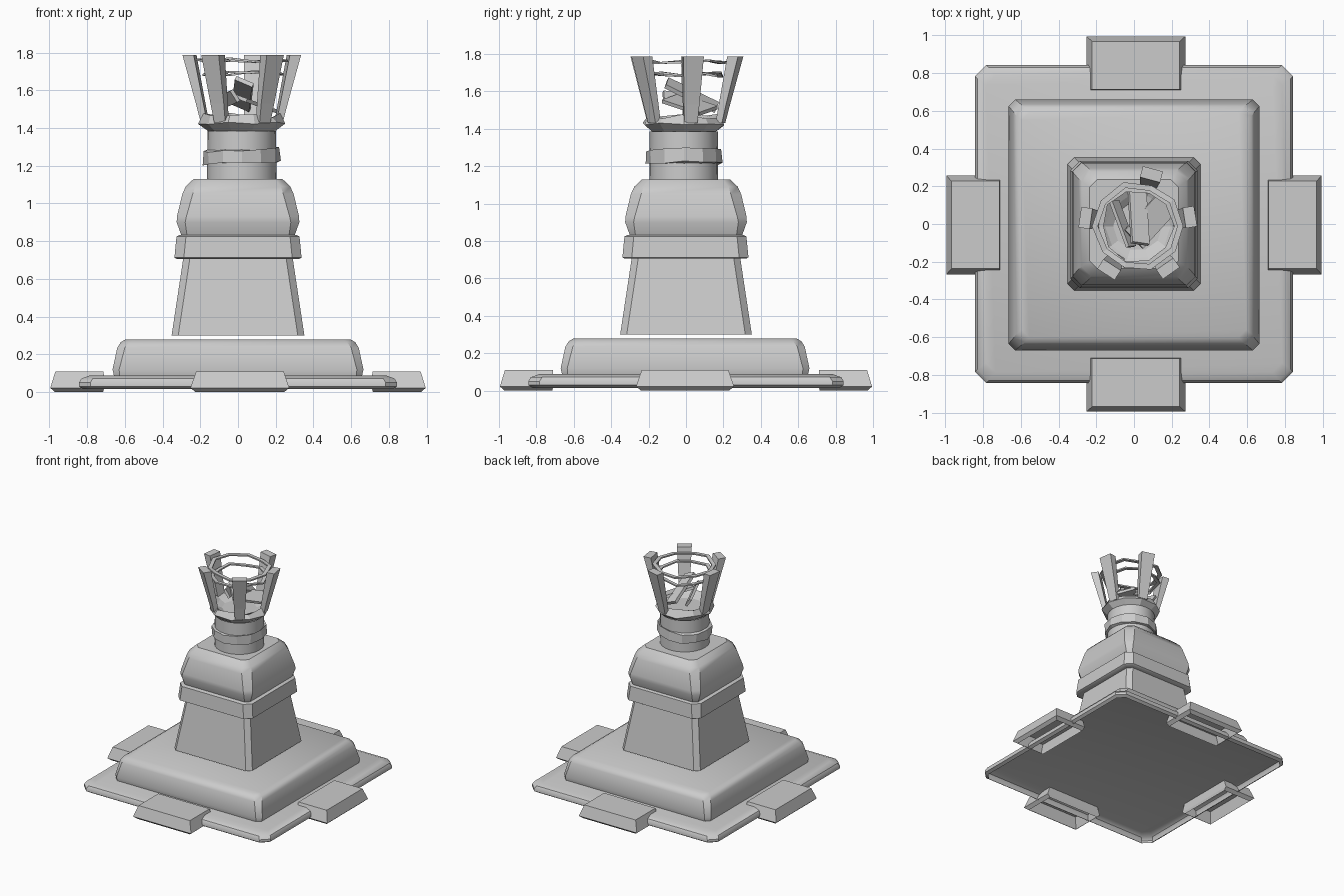
import bpy, bmesh, random
from math import pi, cos, sin, radians
from mathutils import Vector, Matrix

if "Cube" in bpy.data.objects:
    bpy.data.objects.remove(bpy.data.objects["Cube"])

random.seed(4)
CX, CY = 0.02, -0.012   # axis of the torch on top


def make(name, bm, smooth=None):
    bmesh.ops.recalc_face_normals(bm, faces=bm.faces)
    me = bpy.data.meshes.new(name)
    bm.to_mesh(me)
    bm.free()
    ob = bpy.data.objects.new(name, me)
    bpy.context.collection.objects.link(ob)
    if smooth:
        bpy.context.view_layer.objects.active = ob
        ob.select_set(True)
        bpy.ops.object.shade_smooth_by_angle(angle=radians(smooth))
        ob.select_set(False)
    return ob


def loft(name, rings, bottom=True, top=True, closed=False, smooth=None):
    """Skin a stack of equal-length point rings."""
    bm = bmesh.new()
    vs = [[bm.verts.new(p) for p in r] for r in rings]
    n = len(vs[0])
    pairs = list(zip(vs, vs[1:])) + ([(vs[-1], vs[0])] if closed else [])
    for a, b in pairs:
        for i in range(n):
            j = (i + 1) % n
            bm.faces.new((a[i], a[j], b[j], b[i]))
    if bottom and not closed:
        bm.faces.new(vs[0][::-1])
    if top and not closed:
        bm.faces.new(vs[-1])
    return make(name, bm, smooth)


def square(h, z, c, cx=0.0, cy=0.0):
    """Square ring of half width h with corners cut by c."""
    pts = []
    for k in range(4):
        r = Matrix.Rotation(k * pi / 2, 3, 'Z')
        for x, y in ((h, h - c), (h - c, h)):
            pts.append(r @ Vector((x, y, 0)) + Vector((cx, cy, z)))
    return pts


def tier(name, profile, cx=0.0, cy=0.0, smooth=35, **kw):
    return loft(name, [square(h, z, c, cx, cy) for h, z, c in profile], smooth=smooth, **kw)


def circle(r, z, n, jr=0.0, jz=0.0, tilt=0.0):
    return [Vector((CX + (r + random.uniform(-jr, jr)) * cos(2 * pi * i / n),
                    CY + (r + random.uniform(-jr, jr)) * sin(2 * pi * i / n),
                    z + random.uniform(-jz, jz) + tilt * cos(2 * pi * i / n)))
            for i in range(n)]


# Stepped square pedestal; hidden joints are left open
tier("base_plate", [(.82, .015, .05), (.843, .03, .06), (.843, .05, .06),
                    (.83, .072, .06), (.785, .088, .05)], bottom=False)
tier("plinth", [(.658, .088, .03), (.665, .12, .035), (.64, .235, .04),
                (.622, .264, .045), (.595, .28, .04)], cy=-.005, bottom=False)
tier("pillar", [(.352, .30, .035), (.29, .71, .035)], bottom=False, top=False)
tier("collar", [(.29, .706, .035), (.325, .706, .04), (.337, .713, .05), (.326, .825, .05),
                (.31, .832, .05), (.29, .832, .05)], cy=-.003, bottom=False, top=False)
tier("capital", [(.30, .83, .03), (.325, .90, .045), (.324, .93, .05), (.295, 1.05, .055),
                 (.277, 1.09, .05), (.235, 1.13, .04)], bottom=False)

# Four open-bottomed feet, one per side
for k, side in enumerate(("right", "back", "left", "front")):
    rot = Matrix.Rotation(k * pi / 2, 4, 'Z')
    shift = Vector((.01, 0, 0)) if k % 2 else Vector((0, -.005, 0))
    rings = []
    for x0, x1, w, z in ((.715, .97, .235, 0.0), (.71, .995, .262, .022), (.712, .968, .232, .11)):
        rings.append([rot @ Vector((x, y, z)) + shift
                      for x, y in ((x0, -w), (x1, -w), (x1, w), (x0, w))])
    loft(side + "_foot", rings, bottom=False)

# Torch neck with an uneven wrapped band
loft("neck", [circle(.184, 1.13, 24), circle(.182, 1.385, 24)], bottom=False, top=False, smooth=35)
loft("neck_band", [circle(.182, 1.215, 12), circle(.203, 1.215, 12, .006, .008, .008),
                   circle(.202, 1.285, 12, .006, .008, .008), circle(.182, 1.285, 12)],
     bottom=False, top=False)

# Faceted cup with jagged rim
loft("cup", [circle(.17, 1.378, 10), circle(.225, 1.425, 10, .008, .01),
             circle(.20, 1.465, 10, .008, .015), circle(.17, 1.45, 10, .006, .01),
             circle(.13, 1.43, 10)], bottom=False)

# Five flaring prongs
for i, deg in enumerate((75, 9, -55, -123, 172)):
    rot = Matrix.Rotation(radians(deg), 4, 'Z')
    rings = []
    for r0, r1, w, z in ((.18, .215, .035, 1.43), (.20, .24, .042, 1.53), (.25, .31, .055, 1.787)):
        rings.append([rot @ Vector((r, t, z)) + Vector((CX, CY + .005, 0))
                      for r, t in ((r0, -w), (r1, -w), (r1, w), (r0, w))])
    loft("prong_%d" % (i + 1), rings)

# Two thin uneven hoops tying the prongs together
for i, (z, r) in enumerate(((1.685, .22), (1.755, .235))):
    a = circle(r, z, 10, .012, .01)
    axis = Vector((CX, CY, 0))
    ring_in = [Vector((CX, CY, p.z)) + (p - axis).to_2d().to_3d() * .87 for p in a]
    up = Vector((0, 0, .011))
    loft("hoop_%d" % (i + 1), [a, [p + up for p in a], [p + up for p in ring_in], ring_in], closed=True)

# Broken slabs lying inside the basket
slabs = (((.025, .03, 1.58), (.05, .15, .012), (-.5, .4, -.15)),
         ((.09, .02, 1.53), (.07, .14, .010), (-.25, .25, -.8)),
         ((-.06, .0, 1.55), (.035, .13, .010), (-.3, 1.0, .1)))
for i, (loc, half, ang) in enumerate(slabs):
    bm = bmesh.new()
    bmesh.ops.create_cube(bm, size=2)
    rot = (Matrix.Rotation(ang[2], 4, 'Z') @ Matrix.Rotation(ang[1], 4, 'Y')
           @ Matrix.Rotation(ang[0], 4, 'X'))
    bm.transform(Matrix.Translation(loc) @ rot @ Matrix.Diagonal((*half, 1)))
    make("basket_slab_%d" % (i + 1), bm)
